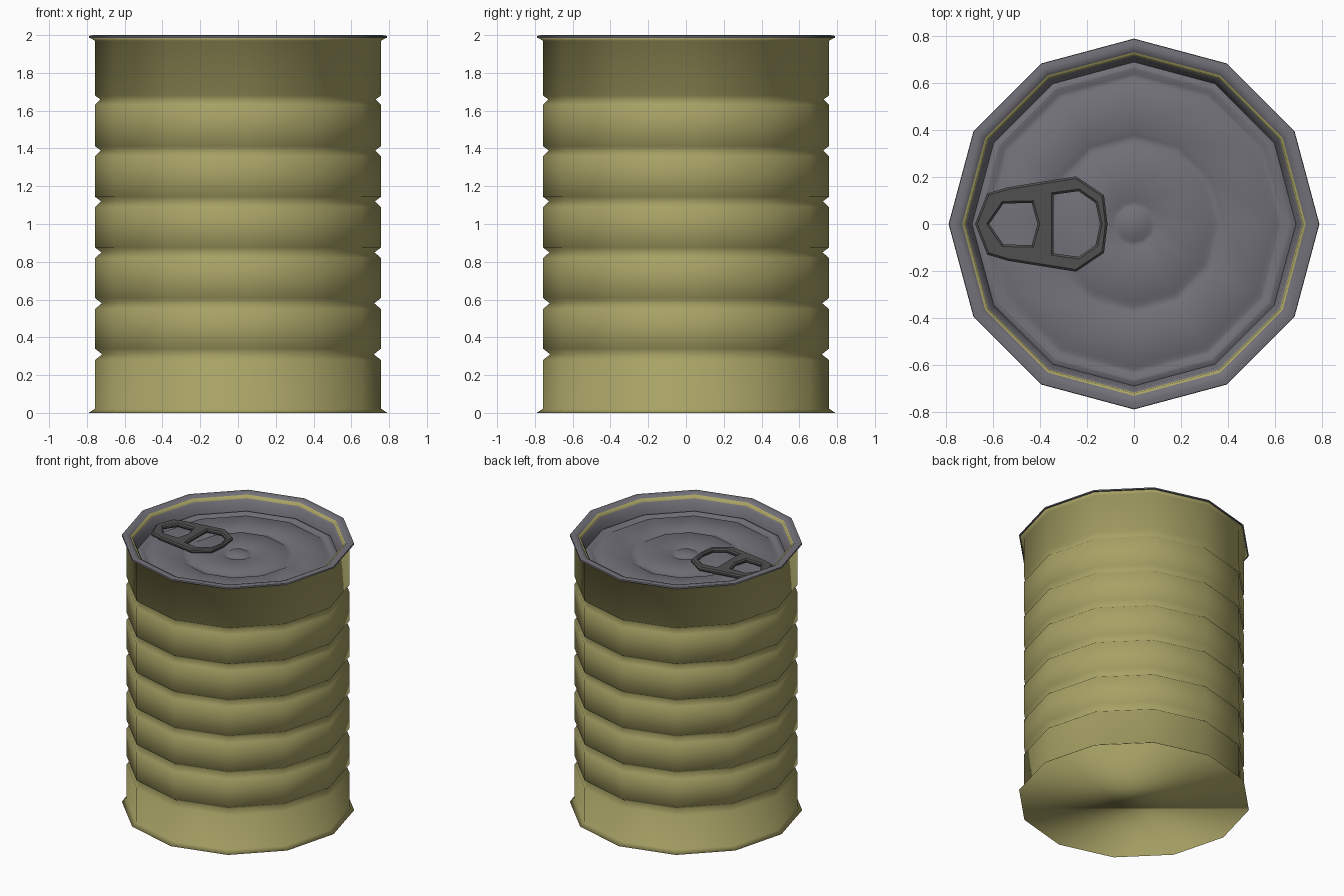
import bpy, bmesh, math

if "Cube" in bpy.data.objects:
    bpy.data.objects.remove(bpy.data.objects["Cube"])

SIDES = 12


def material(name, rgb):
    m = bpy.data.materials.new(name)
    m.diffuse_color = (*rgb, 1)
    m.use_nodes = True
    m.node_tree.nodes["Principled BSDF"].inputs["Base Color"].default_value = m.diffuse_color
    return m


OLIVE = material("olive_paint", (0.39, 0.36, 0.13))
METAL = material("lid_metal", (0.17, 0.165, 0.19))
DARK = material("dark_metal", (0.08, 0.08, 0.08))


def lathe(name, profile, mat, cap_start=False, cap_end=False, sharp=180):
    """Revolve (radius, z) points, listed bottom to top along the outside."""
    bm = bmesh.new()
    rings = []
    for r, z in profile:
        rings.append([bm.verts.new((r * math.cos(2 * math.pi * i / SIDES),
                                    r * math.sin(2 * math.pi * i / SIDES), z))
                      for i in range(SIDES)])
    for a, b in zip(rings, rings[1:]):
        for i in range(SIDES):
            j = (i + 1) % SIDES
            bm.faces.new((a[i], a[j], b[j], b[i]))
    if cap_start:
        bm.faces.new(rings[0][::-1])
    if cap_end:
        bm.faces.new(rings[-1])
    me = bpy.data.meshes.new(name)
    bm.to_mesh(me)
    bm.free()
    ob = bpy.data.objects.new(name, me)
    bpy.context.collection.objects.link(ob)
    me.materials.append(mat)
    me.shade_smooth()
    if sharp < 180:
        me.set_sharp_from_angle(angle=math.radians(sharp))
    return ob


# Can body: flared foot, six pinched grooves, flared top with a thin inner lip
body = [(0.79, 0), (0.757, 0.022)]
for k in range(6):
    z = 0.31 + 0.27 * k
    depth = 0.038 - 0.002 * k
    body += [(0.757, z - 0.03), (0.757 - depth, z), (0.757, z + 0.03 - 0.002 * k)]
body += [(0.757, 1.97), (0.785, 1.986), (0.722, 1.986), (0.716, 1.955)]
lathe("can_body", body, OLIVE, cap_start=True)

# Rolled rim
lathe("rim", [(0.757, 1.978), (0.79, 1.986), (0.788, 1.996), (0.765, 2.0),
              (0.738, 1.995), (0.725, 1.975)], METAL, sharp=60)

# Recessed lid with two pressed rings and a centre button
P = 1.89
lid = [(0.722, 1.968), (0.705, 1.95), (0.69, P - 0.01), (0.672, P)]
for outer, inner in ((0.66, 0.60), (0.40, 0.33)):
    lid += [(outer, P), (outer - 0.02, P - 0.012),
            (inner + 0.02, P - 0.012), (inner, P)]
lid += [(0.11, P), (0.095, P - 0.008), (0.075, P - 0.004), (0.055, P + 0.008)]
lathe("lid", lid, METAL, cap_end=True, sharp=50)


# Pull tab: half outlines mirrored across the x axis, with two holes
def mirrored(half):
    return half + [(x, -y) for x, y in reversed(half) if y > 0]


outlines = [
    [(-0.677, 0), (-0.626, 0.13), (-0.536, 0.157), (-0.247, 0.203),
     (-0.128, 0.123), (-0.113, 0)],
    [(-0.617, 0), (-0.557, 0.087), (-0.436, 0.09), (-0.411, 0)],
    [(-0.343, 0.125), (-0.236, 0.14), (-0.164, 0.09), (-0.145, 0)],
]
cu = bpy.data.curves.new("pull_tab", 'CURVE')
cu.dimensions = '2D'
cu.fill_mode = 'BOTH'
cu.extrude = 0.006
cu.bevel_depth = 0.009
cu.bevel_resolution = 0
cu.offset = -0.009
for half in outlines:
    pts = mirrored(half)
    sp = cu.splines.new('POLY')
    sp.points.add(len(pts) - 1)
    for p, (x, y) in zip(sp.points, pts):
        p.co = (x, y, 0, 1)
    sp.use_cyclic_u = True
tab = bpy.data.objects.new("pull_tab", cu)
bpy.context.collection.objects.link(tab)
tab.location.z = 1.912
cu.materials.append(DARK)
bpy.context.view_layer.objects.active = tab
tab.select_set(True)
bpy.ops.object.convert(target='MESH')
bpy.ops.object.shade_smooth_by_angle(angle=math.radians(30))
